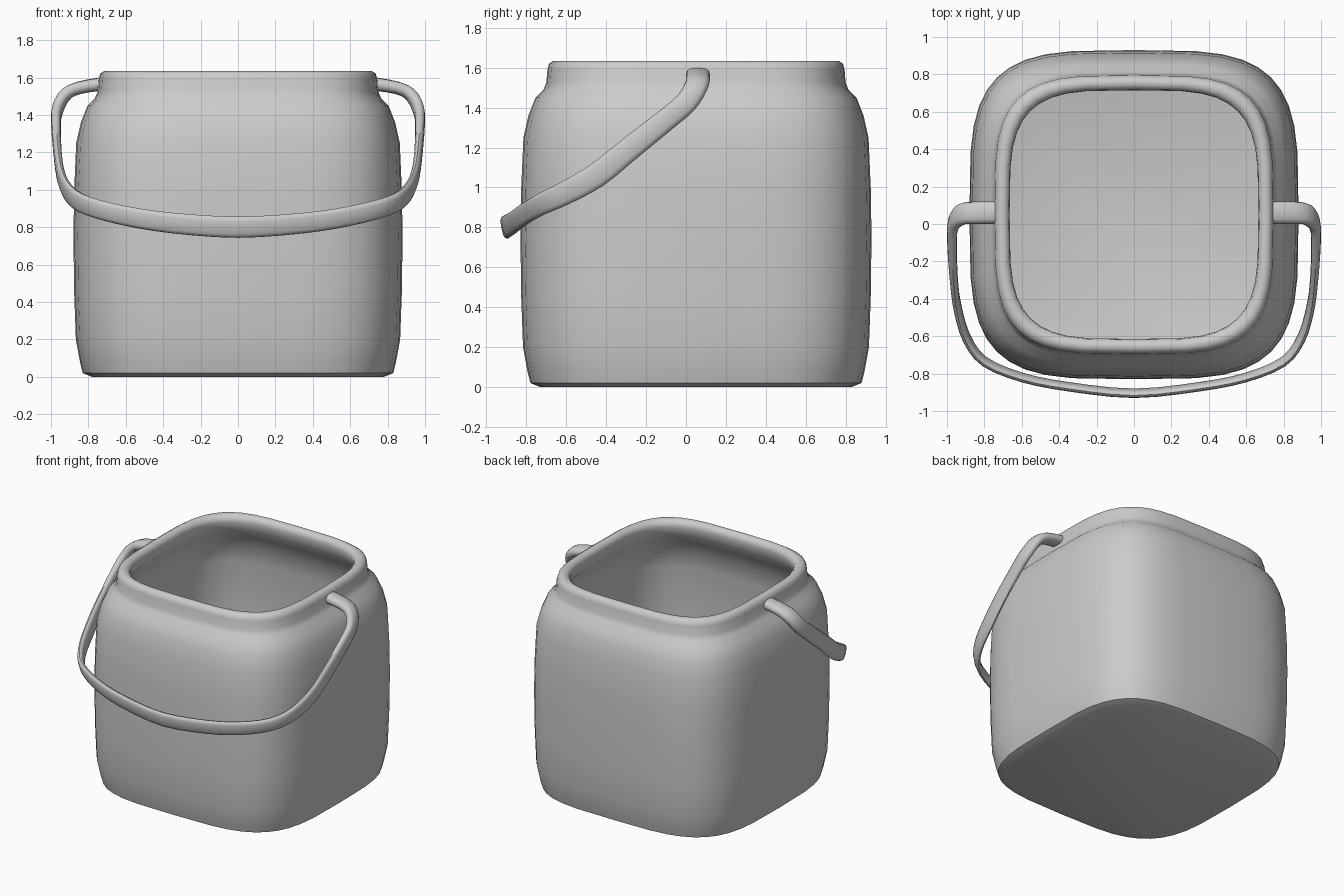
import bpy, bmesh, math
from mathutils import Vector

if "Cube" in bpy.data.objects:
    bpy.data.objects.remove(bpy.data.objects["Cube"])


def make_object(name, rings, closed_caps=True):
    """Skin a list of equal-length rings into one smooth mesh."""
    bm = bmesh.new()
    vr = [[bm.verts.new(p) for p in ring] for ring in rings]
    for a, b in zip(vr, vr[1:]):
        for i in range(len(a)):
            j = (i + 1) % len(a)
            bm.faces.new((a[i], a[j], b[j], b[i]))
    if closed_caps:
        bm.faces.new(vr[0][::-1])
        bm.faces.new(vr[-1])
    bmesh.ops.recalc_face_normals(bm, faces=bm.faces)
    me = bpy.data.meshes.new(name)
    bm.to_mesh(me)
    bm.free()
    ob = bpy.data.objects.new(name, me)
    bpy.context.collection.objects.link(ob)
    bpy.context.view_layer.objects.active = ob
    ob.select_set(True)
    bpy.ops.object.shade_smooth_by_angle(angle=math.radians(45))
    ob.select_set(False)
    return ob


def signed_pow(v, e):
    return math.copysign(abs(v) ** e, v)


def rounded_square(r, z, n=3.8, cy=0.05, count=40):
    ring = []
    for i in range(count):
        t = 2 * math.pi * i / count
        ring.append((r * signed_pow(math.cos(t), 2 / n),
                     cy + r * signed_pow(math.sin(t), 2 / n), z))
    return ring


# Bucket: half-width / height profile, outside up over the lip and down inside
profile = [(0.78, 0.0), (0.83, 0.02), (0.845, 0.08), (0.867, 0.2), (0.876, 0.45),
           (0.88, 0.75), (0.876, 1.0), (0.865, 1.25), (0.84, 1.36), (0.805, 1.45),
           (0.765, 1.49), (0.75, 1.525), (0.745, 1.59), (0.737, 1.62), (0.715, 1.635),
           (0.69, 1.633), (0.67, 1.615), (0.665, 1.585), (0.68, 1.52), (0.74, 1.44),
           (0.80, 1.33), (0.825, 1.2), (0.84, 0.75), (0.827, 0.2), (0.79, 0.06),
           (0.74, 0.04)]
make_object("bucket_body", [rounded_square(r, z) for r, z in profile])

# Handle: centre line, width direction (y, z), half width, half thickness
half = [((0.70, 0.06, 1.57), (-1.0, 0.0), 0.060, 0.036),
        ((0.85, 0.06, 1.545), (-1.0, 0.05), 0.060, 0.034),
        ((0.925, 0.05, 1.505), (-1.0, 0.2), 0.058, 0.034),
        ((0.966, 0.0, 1.425), (-0.8, 0.6), 0.056, 0.030),
        ((0.973, -0.10, 1.34), (-0.66, 0.75), 0.056, 0.026),
        ((0.963, -0.30, 1.18), (-0.64, 0.77), 0.060, 0.022),
        ((0.943, -0.45, 1.06), (-0.60, 0.80), 0.062, 0.021),
        ((0.895, -0.61, 0.97), (-0.45, 0.89), 0.058, 0.021),
        ((0.80, -0.735, 0.912), (-0.30, 0.95), 0.054, 0.021),
        ((0.60, -0.82, 0.86), (-0.22, 0.97), 0.054, 0.021),
        ((0.35, -0.87, 0.822), (-0.2, 0.98), 0.056, 0.021)]
middle = [((0.0, -0.905, 0.80), (-0.2, 0.98), 0.058, 0.021)]
mirrored = [((-p[0], p[1], p[2]), w, a, b) for p, w, a, b in reversed(half)]
keys = [Vector((*p, *w, a, b)) for p, w, a, b in half + middle + mirrored]


def catmull(a, b, c, d, t):
    return 0.5 * (2 * b + (c - a) * t + (2 * a - 5 * b + 4 * c - d) * t * t
                  + (3 * b - a - 3 * c + d) * t ** 3)


samples = []
for i in range(len(keys) - 1):
    quad = [keys[max(0, min(len(keys) - 1, i + k))] for k in (-1, 0, 1, 2)]
    samples += [catmull(*quad, s / 3) for s in range(3)]
samples.append(keys[-1])

rings = []
for i, s in enumerate(samples):
    nxt, prv = samples[min(i + 1, len(samples) - 1)], samples[max(i - 1, 0)]
    tangent = (Vector(nxt[:3]) - Vector(prv[:3])).normalized()
    wide = Vector((0, s[3], s[4]))
    wide = (wide - tangent * wide.dot(tangent)).normalized()
    thin = tangent.cross(wide)
    centre = Vector(s[:3])
    rings.append([centre + wide * s[5] * signed_pow(math.cos(a), 0.75)
                  + thin * s[6] * signed_pow(math.sin(a), 0.75)
                  for a in (2 * math.pi * k / 12 for k in range(12))])
make_object("carry_handle", rings)
